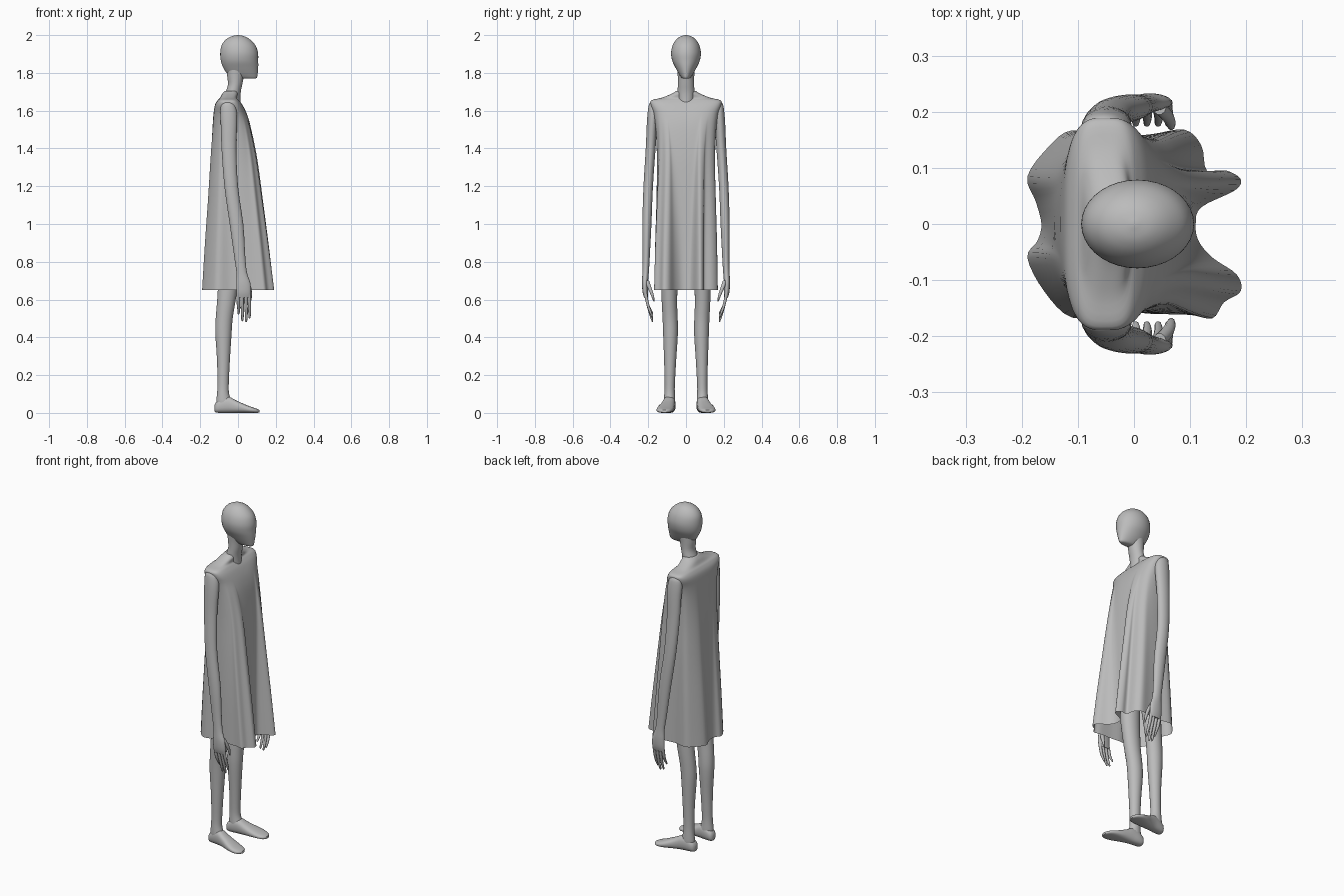
import bpy, bmesh, math

skin = bpy.data.materials.new("matte grey")
skin.diffuse_color = (0.5, 0.5, 0.5, 1)


def spline(rows, k, closed=False):
    """Catmull-Rom resampling of rows of numbers."""
    n, out = len(rows), []
    get = (lambda i: rows[i % n]) if closed else (lambda i: rows[min(max(i, 0), n - 1)])
    for i in range(n if closed else n - 1):
        a, b, c, d = (get(i + j) for j in (-1, 0, 1, 2))
        for s in range(k):
            t = s / k
            out.append([0.5 * (2 * q + (r - p) * t + (2 * p - 5 * q + 4 * r - w) * t * t
                               + (3 * q - p - 3 * r + w) * t ** 3)
                        for p, q, r, w in zip(a, b, c, d)])
    if not closed:
        out.append(list(rows[-1]))
    return out


def spow(v, e):
    return math.copysign(abs(v) ** e, v)


def skin_rings(name, rings, cap_start=True, cap_end=True):
    """Join rings of points into one smooth surface."""
    bm = bmesh.new()
    vs = [[bm.verts.new(p) for p in ring] for ring in rings]
    n = len(vs[0])
    for a, b in zip(vs, vs[1:]):
        for i in range(n):
            j = (i + 1) % n
            bm.faces.new((a[i], a[j], b[j], b[i]))
    if cap_start:
        bm.faces.new(vs[0])
    if cap_end:
        bm.faces.new(vs[-1])
    bmesh.ops.recalc_face_normals(bm, faces=bm.faces)
    me = bpy.data.meshes.new(name)
    bm.to_mesh(me)
    bm.free()
    me.materials.append(skin)
    ob = bpy.data.objects.new(name, me)
    bpy.context.collection.objects.link(ob)
    bpy.ops.object.select_all(action='DESELECT')
    ob.select_set(True)
    bpy.context.view_layer.objects.active = ob
    bpy.ops.object.shade_smooth_by_angle(angle=math.radians(50))
    return ob


def loft(name, rows, side=1, n=24, k=3, power=2.0, along_x=False):
    """Rows are x, y, z, and two radii; side=-1 mirrors across y."""
    rings = []
    for x, y, z, ra, rb in spline(rows, k):
        ra, rb = max(ra, 0.001), max(rb, 0.001)
        ring = []
        for i in range(n):
            a = 2 * math.pi * i / n
            u, v = spow(math.cos(a), 2 / power) * ra, spow(math.sin(a), 2 / power) * rb
            ring.append((x, side * (y + u), z + v) if along_x else (x + u, side * (y + v), z))
        rings.append(ring)
    return skin_rings(name, rings)


# Egg-shaped head with a narrow chin
loft("head", [
    (0.0, 0, 2.0, 0.004, 0.004), (0.0, 0, 1.993, 0.036, 0.03), (0.0, 0, 1.975, 0.066, 0.053),
    (0.003, 0, 1.945, 0.09, 0.071), (0.006, 0, 1.905, 0.1, 0.079), (0.008, 0, 1.865, 0.099, 0.073),
    (0.014, 0, 1.83, 0.093, 0.057), (0.024, 0, 1.795, 0.08, 0.038),
    (0.04, 0, 1.775, 0.06, 0.024), (0.05, 0, 1.769, 0.04, 0.014)], n=36, k=4)

# Forward-leaning neck
loft("neck", [
    (0.0, 0, 1.86, 0.06, 0.05), (-0.012, 0, 1.79, 0.046, 0.044), (-0.015, 0, 1.74, 0.038, 0.043),
    (-0.025, 0, 1.70, 0.04, 0.045), (-0.032, 0, 1.66, 0.045, 0.045),
    (-0.035, 0, 1.62, 0.05, 0.04)], n=28)

# Dress: a folded hem outline fading into a smooth chest and shoulder yoke
hem = spline([
    (0.11, 0), (0.12, 0.03), (0.18, 0.06), (0.19, 0.08), (0.165, 0.095), (0.13, 0.095),
    (0.12, 0.14), (0.09, 0.168), (0.03, 0.16), (-0.04, 0.155), (-0.11, 0.167), (-0.15, 0.14),
    (-0.19, 0.085), (-0.175, 0.04), (-0.165, 0), (-0.172, -0.03), (-0.19, -0.06),
    (-0.16, -0.12), (-0.11, -0.167), (-0.04, -0.155), (0.03, -0.16), (0.1, -0.162),
    (0.14, -0.168), (0.16, -0.14), (0.19, -0.12), (0.183, -0.09), (0.14, -0.06),
    (0.115, -0.03)], 4, closed=True)
# Each level: height, back x, front x, half width, fold strength, squareness
levels = spline([
    (0.65, -0.19, 0.19, 0.17, 1, 2.4), (0.9, -0.176, 0.162, 0.167, 0.85, 2.4),
    (1.15, -0.16, 0.132, 0.162, 0.6, 2.5), (1.35, -0.148, 0.106, 0.158, 0.35, 2.6),
    (1.5, -0.137, 0.075, 0.162, 0.12, 2.8), (1.58, -0.13, 0.048, 0.172, 0, 3),
    (1.63, -0.122, 0.024, 0.187, 0, 3.5), (1.655, -0.108, 0.005, 0.183, 0, 3.5),
    (1.668, -0.095, -0.005, 0.13, 0, 3), (1.69, -0.083, 0.0, 0.075, 0, 2.5),
    (1.705, -0.07, 0.0, 0.052, 0, 2)], 4)
rings = []
for z, xa, xb, w, t, p in levels:
    t, ring = min(max(t, 0), 1), []
    for hx, hy in hem:
        u, v = hx / 0.19, hy / 0.17
        a = math.atan2(v, u)
        u = u * t + spow(math.cos(a), 2 / p) * (1 - t)
        v = v * t + spow(math.sin(a), 2 / p) * (1 - t)
        ring.append(((xa + xb) / 2 + u * (xb - xa) / 2, v * w, z))
    rings.append(ring)
skin_rings("dress", rings, cap_start=False)

for side, tag in ((1, "left"), (-1, "right")):
    # Legs run up under the dress
    loft(tag + "_leg", [
        (-0.03, 0.08, 0.95, 0.065, 0.06), (-0.045, 0.086, 0.75, 0.057, 0.047),
        (-0.061, 0.088, 0.6, 0.049, 0.041), (-0.073, 0.084, 0.5, 0.045, 0.04),
        (-0.077, 0.082, 0.42, 0.043, 0.039), (-0.077, 0.084, 0.28, 0.034, 0.032),
        (-0.079, 0.086, 0.15, 0.03, 0.027), (-0.079, 0.087, 0.1, 0.032, 0.028),
        (-0.075, 0.087, 0.06, 0.04, 0.03), (-0.07, 0.087, 0.03, 0.04, 0.028)], side)
    # Splayed wedge-shaped foot
    loft(tag + "_foot", [
        (-0.125, 0.083, 0.024, 0.012, 0.014), (-0.115, 0.084, 0.03, 0.026, 0.028),
        (-0.085, 0.086, 0.04, 0.031, 0.04), (-0.05, 0.09, 0.043, 0.033, 0.043),
        (-0.01, 0.097, 0.033, 0.037, 0.033), (0.03, 0.106, 0.024, 0.043, 0.024),
        (0.07, 0.113, 0.016, 0.043, 0.016), (0.1, 0.114, 0.011, 0.032, 0.011),
        (0.113, 0.114, 0.009, 0.014, 0.007)], side, power=2.5, along_x=True)
    # Arm from shoulder to palm
    loft(tag + "_arm", [
        (-0.055, 0.172, 1.65, 0.012, 0.008), (-0.054, 0.173, 1.635, 0.034, 0.022),
        (-0.05, 0.174, 1.59, 0.044, 0.029), (-0.048, 0.18, 1.52, 0.043, 0.028),
        (-0.048, 0.187, 1.4, 0.039, 0.026), (-0.036, 0.2, 1.2, 0.036, 0.025),
        (-0.008, 0.207, 1.0, 0.036, 0.024), (0.01, 0.211, 0.82, 0.029, 0.019),
        (0.02, 0.214, 0.74, 0.028, 0.017), (0.028, 0.217, 0.69, 0.037, 0.016),
        (0.03, 0.216, 0.64, 0.039, 0.014), (0.03, 0.211, 0.61, 0.037, 0.011)], side)
    # Four fingers bending inward, plus a thumb
    for i, (x, tip) in enumerate(((0.001, 0.52), (0.021, 0.485), (0.041, 0.48), (0.059, 0.5))):
        loft(f"{tag}_finger_{i + 1}", [
            (x, 0.214, 0.63, 0.009, 0.009), (x + 0.001, 0.204, 0.58, 0.009, 0.008),
            (x + 0.003, 0.191, (0.58 + tip) / 2, 0.008, 0.007),
            (x + 0.002, 0.179, tip + 0.01, 0.006, 0.005), (x + 0.002, 0.176, tip, 0.002, 0.002)],
            side, n=10)
    loft(tag + "_thumb", [
        (0.045, 0.207, 0.7, 0.012, 0.012), (0.06, 0.192, 0.66, 0.011, 0.011),
        (0.066, 0.177, 0.62, 0.008, 0.008), (0.066, 0.17, 0.59, 0.003, 0.003)], side, n=10)
